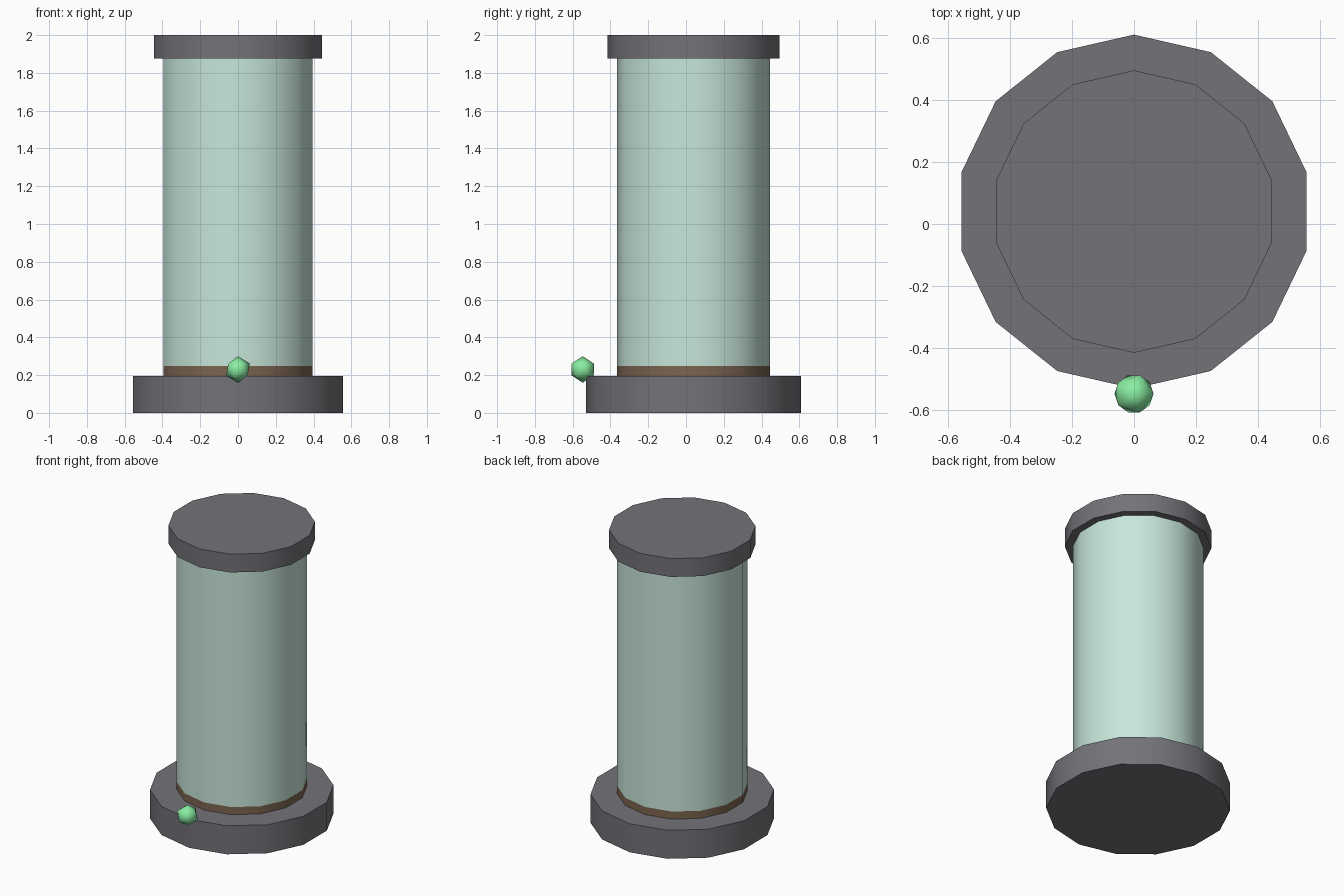
import bpy
import math

if "Cube" in bpy.data.objects:
    bpy.data.objects.remove(bpy.data.objects["Cube"])

SIDES = 14
AXIS_Y = 0.04  # column axis, set back so the lamp keeps the model centred


def material(name, rgb):
    mat = bpy.data.materials.new(name)
    mat.diffuse_color = (*rgb, 1.0)
    mat.use_nodes = True
    mat.node_tree.nodes["Principled BSDF"].inputs["Base Color"].default_value = mat.diffuse_color
    return mat


def disc(name, radius, z0, z1, mat):
    bpy.ops.mesh.primitive_cylinder_add(
        vertices=SIDES, radius=radius, depth=z1 - z0,
        location=(0, AXIS_Y, (z0 + z1) / 2))
    obj = bpy.context.object
    obj.name = name
    obj.data.materials.append(mat)
    bpy.ops.object.shade_smooth_by_angle(angle=math.radians(30))
    return obj


metal = material("dark_metal", (0.17, 0.17, 0.19))
glass = material("pale_glass", (0.58, 0.80, 0.71))
soil = material("soil", (0.20, 0.13, 0.08))
glow = material("green_light", (0.25, 0.85, 0.36))

# Base, soil layer, glass column and lid
disc("base", 0.57, 0.0, 0.195, metal)
disc("soil_layer", 0.405, 0.195, 0.247, soil)
disc("glass_column", 0.405, 0.247, 1.875, glass)
disc("lid", 0.455, 1.875, 2.0, metal)

# Indicator lamp on the front rim of the base
bpy.ops.mesh.primitive_ico_sphere_add(
    subdivisions=1, radius=0.07, location=(0, -0.547, 0.23))
lamp = bpy.context.object
lamp.name = "indicator_lamp"
lamp.data.materials.append(glow)
bpy.ops.object.shade_smooth()
